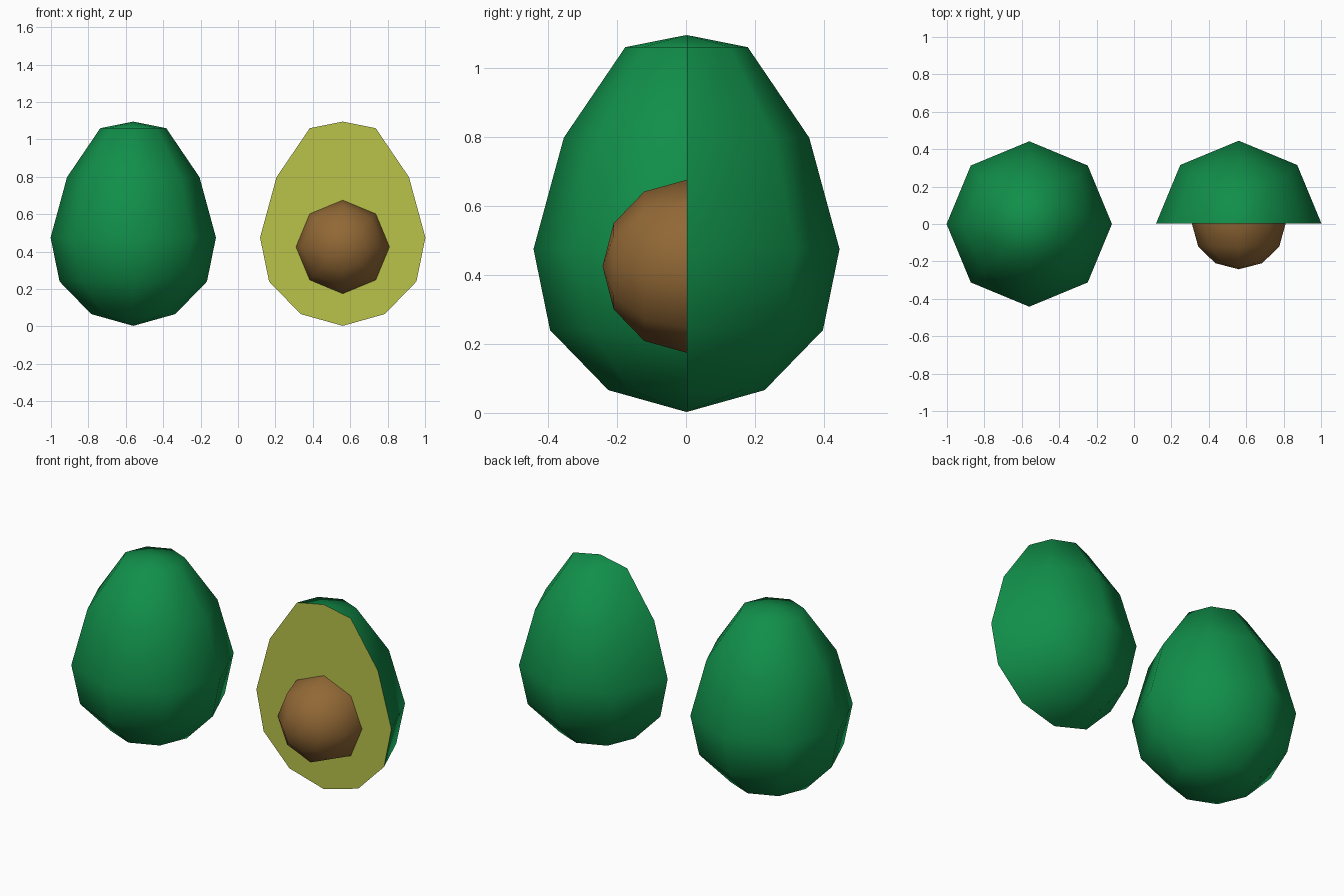
import bpy, bmesh, math

if "Cube" in bpy.data.objects:
    bpy.data.objects.remove(bpy.data.objects["Cube"])

SKIN = [(0.0, 0.003), (0.225, 0.066), (0.394, 0.24), (0.442, 0.475),
        (0.354, 0.798), (0.176, 1.06), (0.0, 1.095)]   # (radius, z)


def material(name, rgb):
    m = bpy.data.materials.new(name)
    m.diffuse_color = (*rgb, 1)
    m.use_nodes = True
    m.node_tree.nodes["Principled BSDF"].inputs["Base Color"].default_value = m.diffuse_color
    return m


green = material("skin green", (0.0056, 0.275, 0.068))
yellow = material("flesh yellow green", (0.49, 0.55, 0.068))
brown = material("pit brown", (0.285, 0.138, 0.036))


def lathe(name, profile, steps, mat, loc, cut_mat=None):
    """Revolve a profile about z in 45 degree steps; optionally cap a half turn."""
    bm = bmesh.new()
    verts = [bm.verts.new((r, 0, z)) for r, z in profile]
    edges = [bm.edges.new(p) for p in zip(verts, verts[1:])]
    bmesh.ops.spin(bm, geom=verts + edges, cent=(0, 0, 0), axis=(0, 0, 1),
                   angle=math.radians(45) * steps, steps=steps)
    bmesh.ops.remove_doubles(bm, verts=bm.verts, dist=0.001)
    for f in bm.faces:
        f.smooth = True
    if cut_mat:
        # flat cut face, kept sharp against the skin
        rim = [e for e in bm.edges if e.is_boundary]
        for f in bmesh.ops.contextual_create(bm, geom=rim)["faces"]:
            f.material_index = 1
            f.smooth = False
        for e in rim:
            e.smooth = False
    bmesh.ops.recalc_face_normals(bm, faces=bm.faces)
    me = bpy.data.meshes.new(name)
    bm.to_mesh(me)
    bm.free()
    for m in (mat, cut_mat):
        if m:
            me.materials.append(m)
    ob = bpy.data.objects.new(name, me)
    ob.location = loc
    bpy.context.collection.objects.link(ob)
    return ob


# Whole fruit on the left, cut half on the right
lathe("whole_avocado", SKIN, 8, green, (-0.56, 0, 0))
lathe("half_avocado", SKIN, 4, green, (0.56, 0.003, 0), yellow)

# Half-round pit, its pole pointing to the front
dome = [(0.25 * math.cos(math.radians(a)), 0.242 * math.sin(math.radians(a)))
        for a in (0, 30, 60, 90)]
pit = lathe("pit", [(0.25, -0.003)] + dome, 8, brown, (0.56, 0, 0.425))
pit.rotation_euler.x = math.radians(90)
